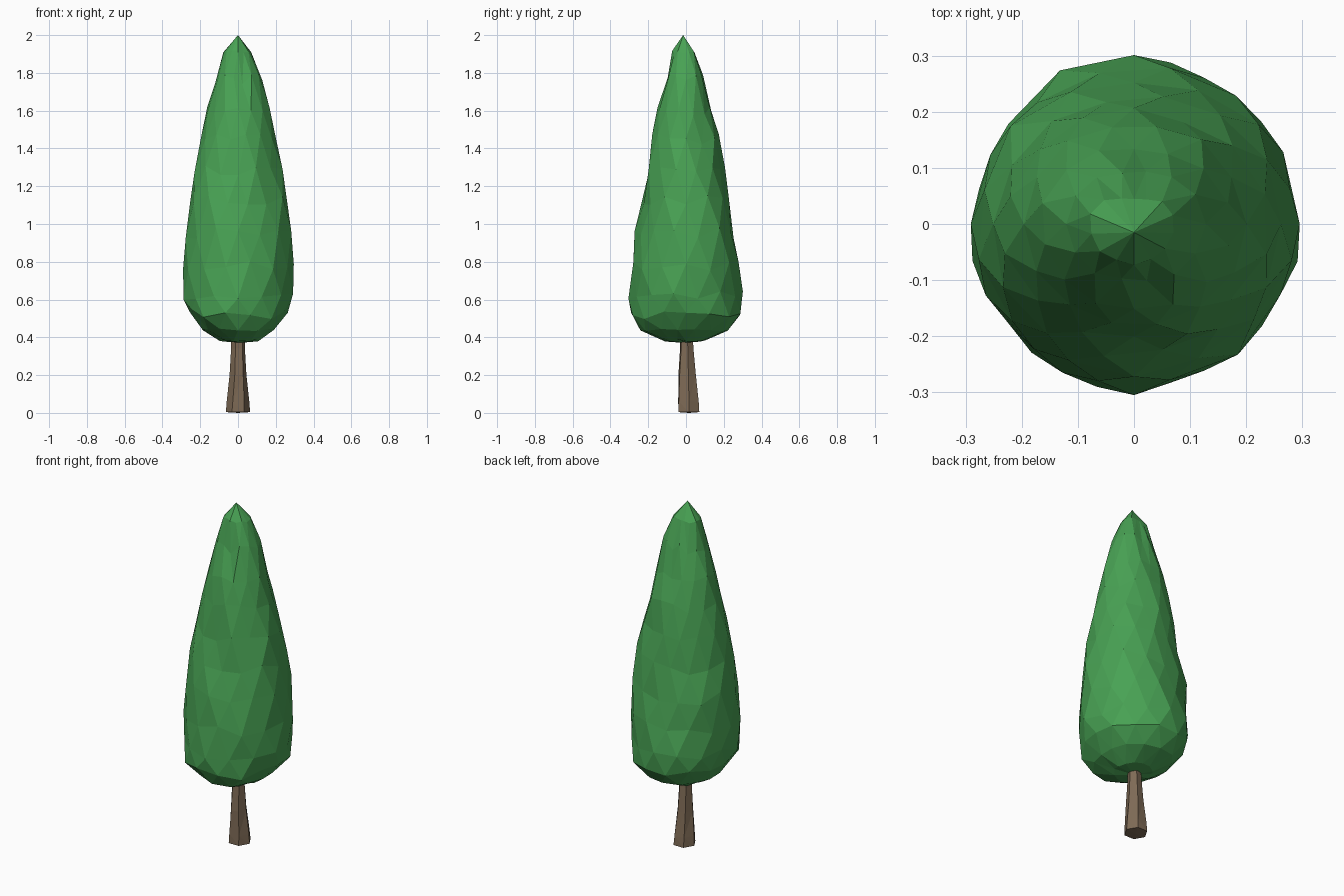
import bpy, bmesh, math, random

if "Cube" in bpy.data.objects:
    bpy.data.objects.remove(bpy.data.objects["Cube"])

random.seed(7)


def material(name, color):
    m = bpy.data.materials.new(name)
    m.diffuse_color = (*color, 1)
    m.use_nodes = True
    m.node_tree.nodes["Principled BSDF"].inputs["Base Color"].default_value = m.diffuse_color
    return m


def loft(name, rings, bottom, top, mat):
    """Skin rings of points with flat triangles, closed by a bottom and a top point."""
    bm = bmesh.new()
    rows = [[bm.verts.new(p) for p in ring] for ring in rings]
    lo, hi = bm.verts.new(bottom), bm.verts.new(top)
    n = len(rows[0])
    for k in range(n):
        j = (k + 1) % n
        bm.faces.new((lo, rows[0][j], rows[0][k]))
        bm.faces.new((hi, rows[-1][k], rows[-1][j]))
        for i, (a, b) in enumerate(zip(rows, rows[1:])):
            if i % 2:
                bm.faces.new((a[k], a[j], b[j]))
                bm.faces.new((a[k], b[j], b[k]))
            else:
                bm.faces.new((a[k], a[j], b[k]))
                bm.faces.new((a[j], b[j], b[k]))
    bmesh.ops.recalc_face_normals(bm, faces=bm.faces)
    me = bpy.data.meshes.new(name)
    bm.to_mesh(me)
    bm.free()
    me.materials.append(mat)
    ob = bpy.data.objects.new(name, me)
    bpy.context.collection.objects.link(ob)
    return ob


green = material("leaf green", (0.065, 0.36, 0.088))
brown = material("bark brown", (0.21, 0.145, 0.092))

# Foliage: height, then reach toward +x, +y, -x, -y
profile = [
    (0.385, 0.11, 0.11, 0.10, 0.11),
    (0.44, 0.20, 0.23, 0.19, 0.24),
    (0.52, 0.275, 0.295, 0.265, 0.305),
    (0.62, 0.292, 0.303, 0.288, 0.306),
    (0.78, 0.298, 0.28, 0.30, 0.298),
    (0.95, 0.292, 0.262, 0.287, 0.268),
    (1.12, 0.268, 0.228, 0.258, 0.235),
    (1.28, 0.238, 0.203, 0.232, 0.208),
    (1.45, 0.205, 0.178, 0.202, 0.183),
    (1.60, 0.175, 0.138, 0.170, 0.152),
    (1.76, 0.130, 0.092, 0.126, 0.102),
    (1.91, 0.074, 0.045, 0.082, 0.072),
]
SIDES = 14
rings = []
for i, (z, px, py, nx, ny) in enumerate(profile):
    ring = []
    for k in range(SIDES):
        a = 2 * math.pi * (k + 0.5 * (i % 2)) / SIDES
        c, s = math.cos(a), math.sin(a)
        r = c * c * (px if c > 0 else nx) + s * s * (py if s > 0 else ny)
        r *= random.uniform(0.955, 1.025)
        dz = random.uniform(-0.03, 0.03) if 1 < i < 11 else random.uniform(-0.008, 0.008)
        ring.append((max(-0.3, min(0.3, r * c)), max(-0.307, min(0.307, r * s)), z + dz))
    rings.append(ring)
loft("foliage", rings, (0, 0, 0.37), (0.0, -0.015, 2.0), green)

# Trunk: flared six-sided post; height, x radius, y radius, y centre
trunk = [(0.004, 0.064, 0.064, 0.015), (0.06, 0.060, 0.061, 0.013),
         (0.20, 0.045, 0.050, 0.006), (0.34, 0.037, 0.038, 0.004), (0.50, 0.034, 0.034, 0.0)]
rings = [[(rx * math.cos(a), cy + ry * math.sin(a), z)
          for a in (2 * math.pi * (k + 0.15 * math.sin(5 * z)) / 6 for k in range(6))]
         for z, rx, ry, cy in trunk]
loft("trunk", rings, (0, 0.015, 0.0), (0, 0, 0.52), brown)
